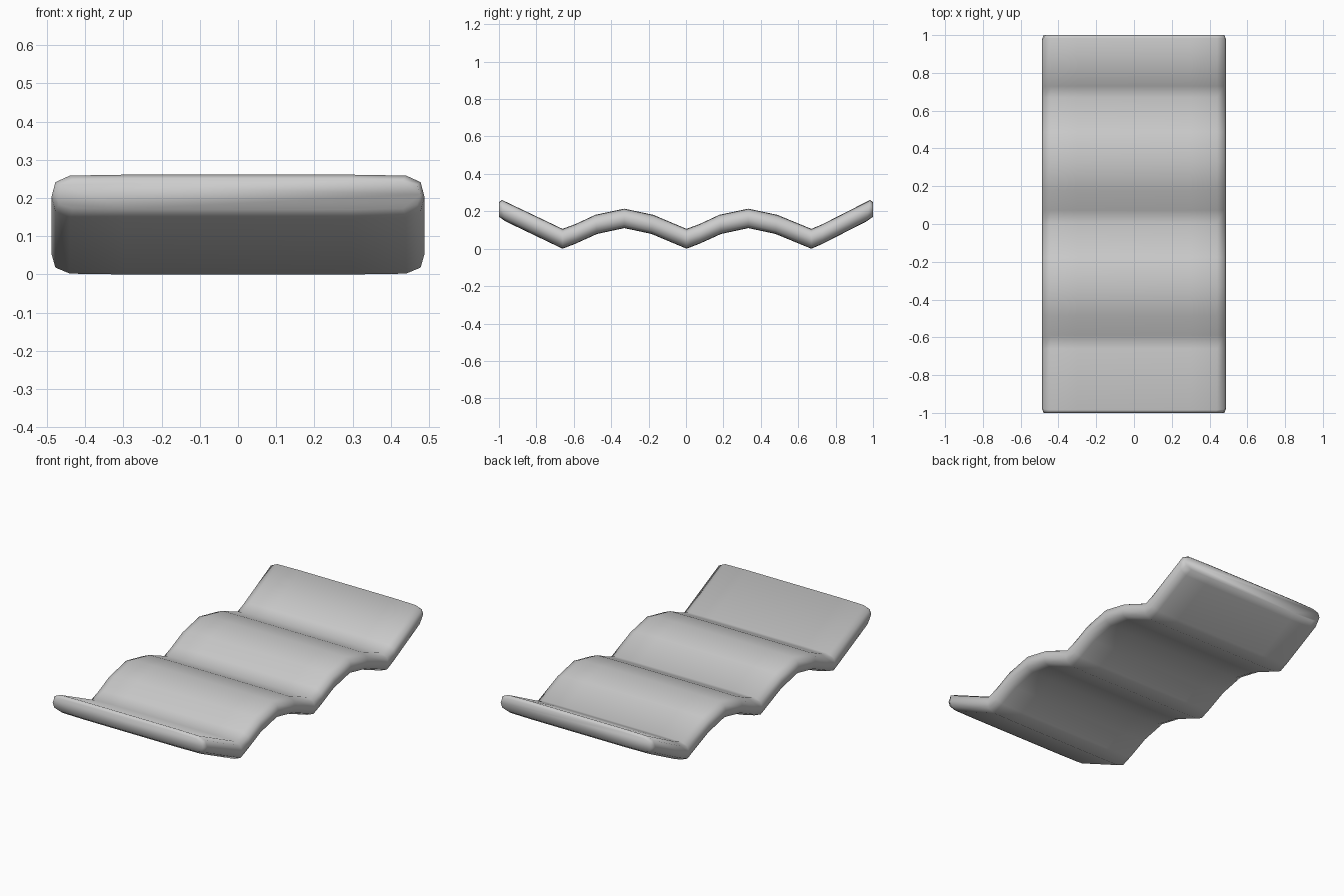
import bpy, bmesh

if "Cube" in bpy.data.objects:
    bpy.data.objects.remove(bpy.data.objects["Cube"])

# Side profile stations: top y, top z, bottom y, bottom z
stations = [(-1.0, 0.252, -1.0, 0.175), (-0.985, 0.265, -0.965, 0.15)]
for v in (-0.66, 0.003):                      # two full waves
    stations += [(v, 0.11, v, 0.004),
                 (v + 0.07, 0.136, v + 0.07, 0.031),
                 (v + 0.175, 0.185, v + 0.185, 0.083),
                 (v + 0.33, 0.218, v + 0.33, 0.114),
                 (v + 0.485, 0.185, v + 0.475, 0.083)]
stations += [(0.67, 0.11, 0.67, 0.004), (0.73, 0.135, 0.73, 0.03),
             (0.985, 0.265, 0.965, 0.15), (1.0, 0.252, 1.0, 0.175)]

# Rounded cross-section: x, height fraction between bottom and top
half = [(0.30, 1.0), (0.44, 0.98), (0.478, 0.83), (0.488, 0.5),
        (0.478, 0.17), (0.44, 0.02), (0.30, 0.0)]
section = half + [(-x, t) for x, t in reversed(half)]

# Wavy slab lofted through the stations
bm = bmesh.new()
rings = []
for i, (yt, zt, yb, zb) in enumerate(stations):
    sx = 0.98 if i in (0, len(stations) - 1) else 1.0
    rings.append([bm.verts.new((x * sx, yb + (yt - yb) * t, zb + (zt - zb) * t))
                  for x, t in section])
n = len(section)
for a, b in zip(rings, rings[1:]):
    for k in range(n):
        m = (k + 1) % n
        bm.faces.new((a[k], a[m], b[m], b[k]))
bm.faces.new(rings[0])
bm.faces.new(rings[-1])
bmesh.ops.recalc_face_normals(bm, faces=bm.faces)
for f in bm.faces:
    f.smooth = True

low = min(v.co.z for v in bm.verts)
bmesh.ops.translate(bm, verts=bm.verts, vec=(0, 0, -low))
mesh = bpy.data.meshes.new("wavy_slab")
bm.to_mesh(mesh)
bm.free()
slab = bpy.data.objects.new("wavy_slab", mesh)
bpy.context.collection.objects.link(slab)
